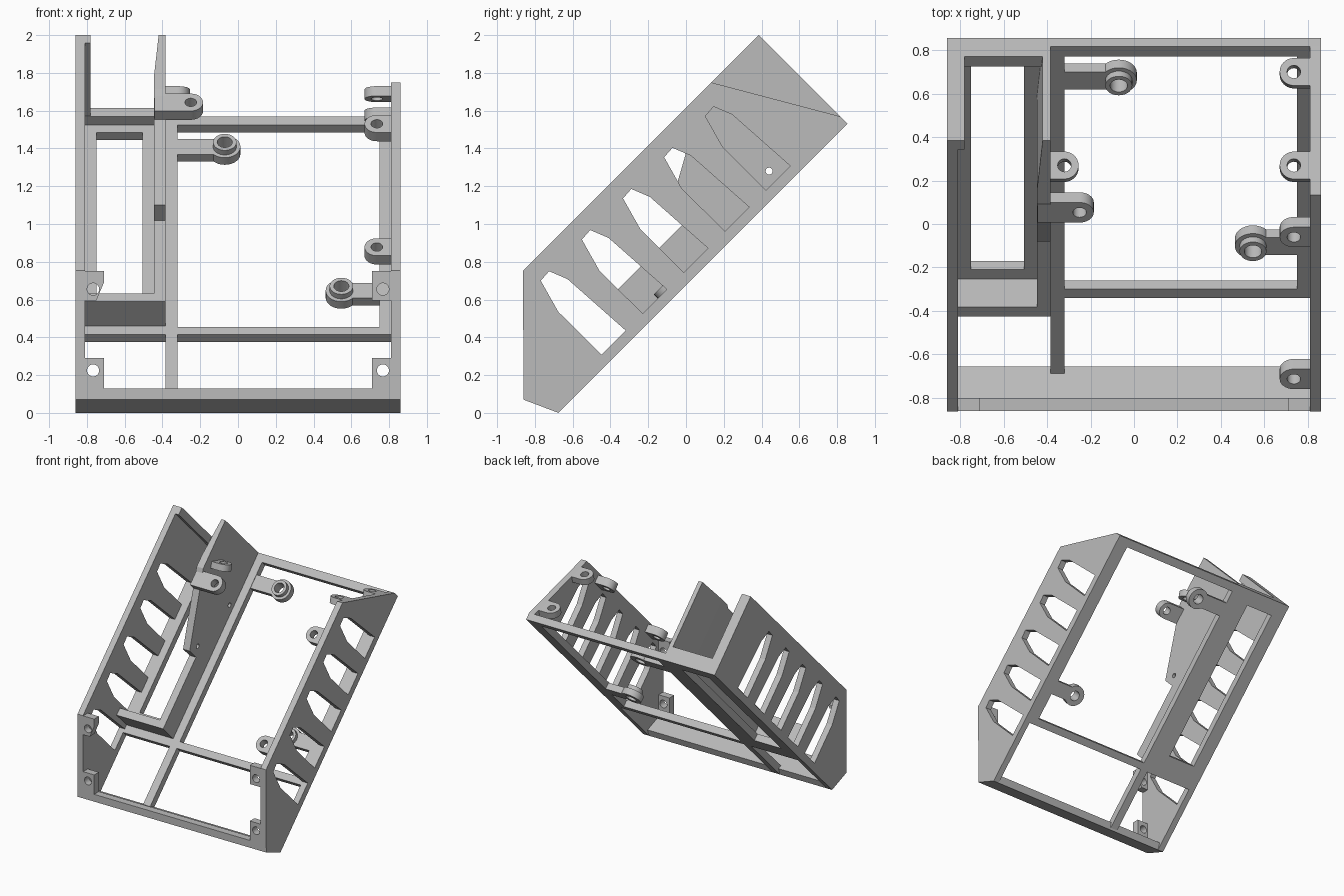
import bpy, bmesh
from math import sin, cos, pi, radians
from mathutils import Matrix

cube = bpy.data.objects.get("Cube")
if cube:
    bpy.data.objects.remove(cube, do_unlink=True)

grey = bpy.data.materials.new("plain grey")
grey.use_nodes = True
colour = (0.5, 0.5, 0.5, 1)
grey.diffuse_color = colour
grey.node_tree.nodes["Principled BSDF"].inputs["Base Color"].default_value = colour

START_Y = -0.675   # lower edge of the sloping floor


def frame(x_axis, y_axis, z_axis, origin=(0, 0, 0)):
    m = Matrix((x_axis, y_axis, z_axis)).transposed().to_4x4()
    m.translation = origin
    return m


# Sloping coordinates: A runs up the slope, B stands off the floor
SIDE = frame((0, 1, 0), (0, 0, 1), (1, 0, 0))                          # y, z drawn, along x
SLOPE = frame((1, 0, 0), (0, 1, 1), (0, -1, 1), (0, START_Y, 0))       # x, A drawn, along B
WALL = frame((0, 1, 1), (0, -1, 1), (1, 0, 0), (0, START_Y, 0))        # A, B drawn, along x
FRONT = frame((1, 0, 0), (0, 0, 1), (0, -1, 0))                        # x, z drawn, along -y


def rect(x0, x1, y0, y1):
    return [(x0, y0), (x1, y0), (x1, y1), (x0, y1)]


def arc(x, y, r, start=0, sweep=2 * pi, steps=28, ends=0):
    return [(x + r * cos(start + sweep * i / steps), y + r * sin(start + sweep * i / steps))
            for i in range(steps + ends)]


def plate(name, outlines, lo, hi, matrix, smooth=False):
    """Fill nested outlines, extrude from lo to hi and place with the matrix."""
    curve = bpy.data.curves.new(name, 'CURVE')
    curve.dimensions = '2D'
    curve.fill_mode = 'BOTH'
    curve.extrude = (hi - lo) / 2
    for pts in outlines:
        spline = curve.splines.new('POLY')
        spline.points.add(len(pts) - 1)
        for p, (x, y) in zip(spline.points, pts):
            p.co = (x, y, 0, 1)
        spline.use_cyclic_u = True
    temp = bpy.data.objects.new(name + " outline", curve)
    bpy.context.collection.objects.link(temp)
    deps = bpy.context.evaluated_depsgraph_get()
    mesh = bpy.data.meshes.new_from_object(temp.evaluated_get(deps))
    bpy.data.objects.remove(temp, do_unlink=True)
    bpy.data.curves.remove(curve)
    mesh.transform(matrix @ Matrix.Translation((0, 0, (lo + hi) / 2)))
    bm = bmesh.new()
    bm.from_mesh(mesh)
    bmesh.ops.remove_doubles(bm, verts=bm.verts, dist=0.0001)
    bmesh.ops.recalc_face_normals(bm, faces=bm.faces)
    for f in bm.faces:
        f.smooth = False
    bm.to_mesh(mesh)
    bm.free()
    mesh.materials.clear()
    mesh.materials.append(grey)
    obj = bpy.data.objects.new(name, mesh)
    bpy.context.collection.objects.link(obj)
    if smooth:
        bpy.ops.object.select_all(action='DESELECT')
        obj.select_set(True)
        bpy.context.view_layer.objects.active = obj
        bpy.ops.object.shade_smooth_by_angle(angle=radians(35))
    return obj


def tilted(x, y, z, degrees):
    return Matrix.Translation((x, y, z)) @ Matrix.Rotation(radians(degrees), 4, 'X')


def lug(name, root, x, y, z, degrees, lo, hi, r=0.065):
    """Round-ended tab with a screw hole, joined to a wall at x = root."""
    d = root - x
    if d > 0:
        outline = [(d, -r), (d, r)] + arc(0, 0, r, pi / 2, pi, ends=1)
    else:
        outline = [(d, r), (d, -r)] + arc(0, 0, r, -pi / 2, pi, ends=1)
    plate(name, [outline, arc(0, 0, 0.031)], lo, hi, tilted(x, y, z, degrees), True)


def eyelet(name, root, x, a):
    """Floor arm ending in a ring with a raised collar."""
    m = tilted(x, START_Y + a, a, 45)
    d = root - x
    inner = 0.06 if d > 0 else -0.06
    plate(name + "_arm", [rect(min(d, inner), max(d, inner), -0.057, 0.057)], 0, 0.053, m)
    plate(name + "_ring", [arc(0, 0, 0.083), arc(0, 0, 0.04)], 0, 0.053, m, True)
    plate(name + "_collar", [arc(0, 0, 0.062), arc(0, 0, 0.04)], 0.053, 0.087, m, True)


# Side panels with five pointed windows each
def window(k):
    shape = [(0.303, 0.397), (0.35, 0.4), (0.378, 0.33), (0.396, 0.04), (0.268, 0.04), (0.267, 0.268)]
    return [(a + 0.2178 * k, b) for a, b in shape]


windows = [window(k) for k in range(5)]
lower = [(0.2825, 0.4705), (-0.0575, 0.1275), (0, 0), (1.53, 0)]
plate("right_side_panel", [lower + [(1.53, 0.4705)]] + windows, -0.86, -0.81, WALL)
plate("left_side_panel", [lower + [(1.53, 0.04), (1.279, 0.4705)]] + windows, 0.81, 0.86, WALL)

# Sloping floor frame with two openings, and its stem
plate("floor_frame", [rect(-0.815, 0.815, 0.375, 1.53),
                      rect(-0.75, -0.505, 0.505, 1.445),
                      rect(-0.32, 0.75, 0.415, 1.485)], 0, 0.04, SLOPE)
plate("floor_stem", [rect(-0.385, -0.32, 0.012, 0.376)], 0, 0.04, SLOPE)

# Front bar
plate("front_bar", [[(-0.86, 0.07), (START_Y, 0), (-0.655, 0.056), (-0.80, 0.11),
                     (-0.80, 0.13), (-0.86, 0.13)]], -0.815, 0.815, SIDE)

# Narrow side box: inner wall, tapered rear, front wall, rear lip and corner
plate("inner_wall", [[(0.42, 0), (0.42, 0.17), (0.8475, 0.17), (0.8475, 0.2525),
                      (1.243, 0.4705), (1.31, 0.4705), (1.31, 0)],
                     arc(0.9, 0.2, 0.013), arc(1.1975, 0.0825, 0.013)], -0.445, -0.385, WALL)
plate("inner_wall_rear", [[(-0.445, 1.31), (-0.385, 1.31), (-0.385, 1.53), (-0.42, 1.53)]],
      0, 0.4705, SLOPE)
plate("box_front_wall", [rect(-0.815, -0.44, 0.42, 0.4625)], 0, 0.17, SLOPE)
plate("box_rear_lip", [rect(-0.815, -0.415, 1.485, 1.53)], 0, 0.085, SLOPE)
plate("box_rear_corner", [rect(-0.815, -0.78, 1.487, 1.53)], 0, 0.4705, SLOPE)

# Front screw tabs
for side, s in (("right", -1), ("left", 1)):
    low = rect(0.71, 0.815, 0.125, 0.29)
    if s < 0:
        high = [(0.815, 0.75), (0.71, 0.75), (0.71, 0.69), (0.75, 0.595), (0.815, 0.595)]
    else:
        high = rect(0.71, 0.815, 0.595, 0.75)
    for level, outline, z in (("lower", low, 0.225), ("upper", high, 0.655)):
        shape = [(s * x, y) for x, y in outline]
        plate(f"{side}_{level}_front_tab", [shape, arc(s * 0.767, z, 0.032)], 0.80, 0.86, FRONT)

# Lugs level with the sloping top edge
for name, root, x, a in (("inner_wall_lug", -0.443, -0.25, 1.186),
                         ("left_upper_lug", 0.82, 0.735, 1.0725),
                         ("left_lower_lug", 0.82, 0.735, 0.42)):
    lug(name, root, x, START_Y + a, a, 45, 0.582, 0.648)

# Lugs under the rear slanting edge
for name, root, x, y, z in (("inner_wall_rear_lug", -0.4, -0.32, 0.27, 1.713),
                            ("left_rear_lug_front", 0.82, 0.735, 0.27, 1.713),
                            ("left_rear_lug_back", 0.82, 0.735, 0.70, 1.60)):
    lug(name, root, x, y, z, -14.85, -0.053, 0)

# Floor eyelets
eyelet("rear_eyelet", -0.33, -0.07, 1.372)
eyelet("front_eyelet", 0.76, 0.547, 0.61)
